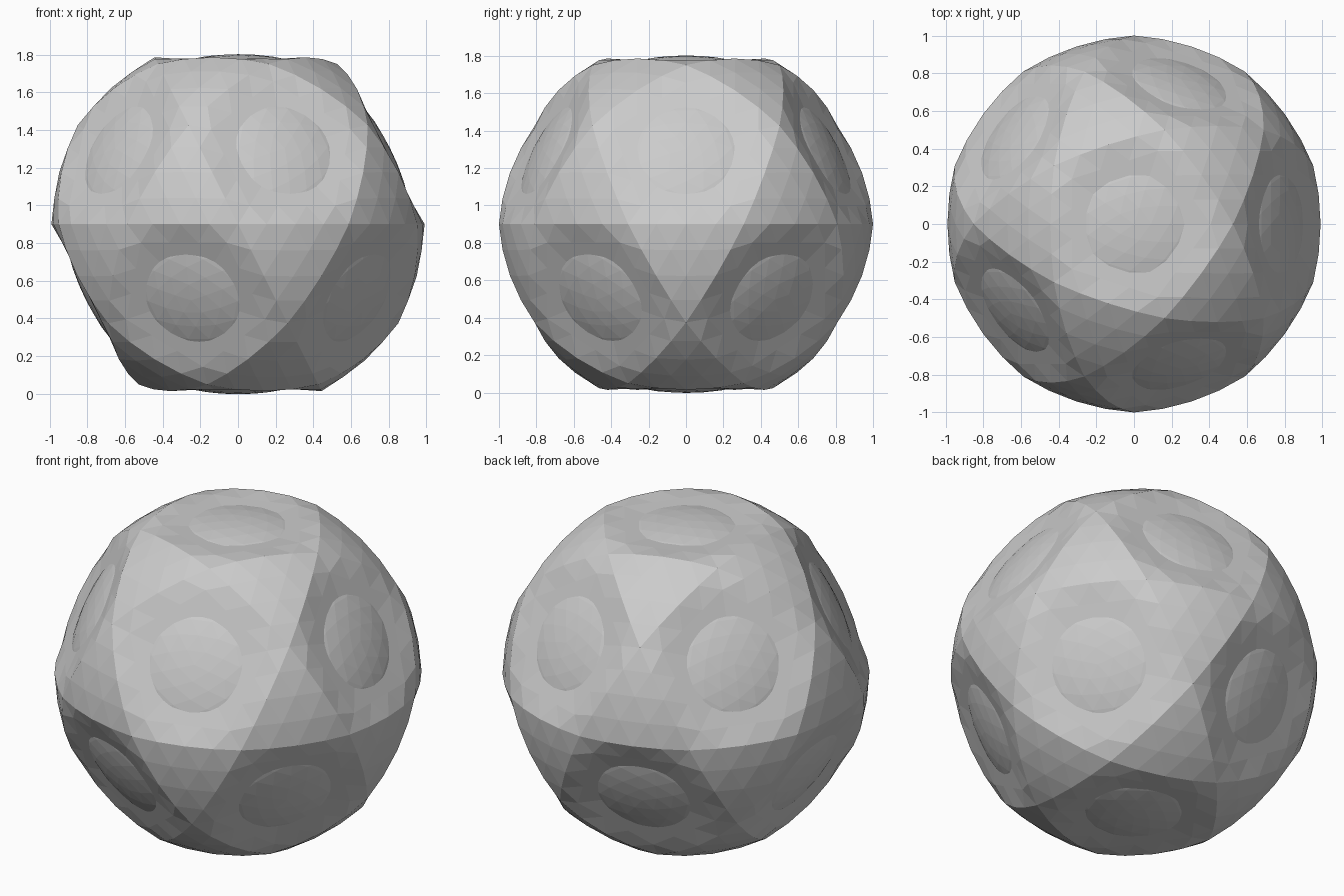
import bpy, bmesh, math
from mathutils import Vector

if "Cube" in bpy.data.objects:
    bpy.data.objects.remove(bpy.data.objects["Cube"])

CENTRE = Vector((0, 0, 0.9))
FREQ = 4

# Twelve panel directions: top, bottom and two staggered rings of five
dirs = [Vector((0, 0, 1)), Vector((0, 0, -1))]
for k in range(5):
    for az, z in ((72 * k, 1), (72 * k + 36, -1)):
        a = math.radians(az)
        dirs.append(Vector((2 * math.cos(a), 2 * math.sin(a), z)) / math.sqrt(5))


def finish(name, bm):
    mesh = bpy.data.meshes.new(name)
    bm.to_mesh(mesh)
    bm.free()
    ob = bpy.data.objects.new(name, mesh)
    bpy.context.collection.objects.link(ob)
    ob.location = CENTRE
    return ob


def add_patch(bm, a, b, c, shape):
    """Triangle a-b-c split into small flat facets; shape places each point."""
    grid = {}
    for i in range(FREQ + 1):
        for j in range(FREQ + 1 - i):
            wa, wb = i / FREQ, j / FREQ
            wc = 1 - wa - wb
            grid[i, j] = bm.verts.new(shape(a * wa + b * wb + c * wc, wa, wb, wc))
    for i in range(FREQ):
        for j in range(FREQ - i):
            bm.faces.new((grid[i, j], grid[i + 1, j], grid[i, j + 1]))
            if i + j < FREQ - 1:
                bm.faces.new((grid[i + 1, j], grid[i + 1, j + 1], grid[i, j + 1]))


def raised(p, wa, wb, wc):
    # three-sided panel, bulging almost to the sphere
    return p.lerp(p.normalized(), 0.8)


def sunken(p, wa, wb, wc):
    # five-sided panel: rim shared with the raised panels, gently dished floor
    if wa < 1e-6:
        return p.lerp(p.normalized(), 0.8)
    return p * (1.035 - 0.04 * wa * wa)


def adjacent(u, v):
    return abs(u.dot(v) - 1 / math.sqrt(5)) < 0.01


# Faceted ball with three-sided and five-sided panels
bm = bmesh.new()
for i, u in enumerate(dirs):
    near = [v for v in dirs if adjacent(u, v)]
    for v in near:
        for w in near:
            if adjacent(v, w) and u.cross(v).dot(w) > 0:
                # one fan slice of the sunken panel
                add_patch(bm, u * 0.8507, (u + v).normalized(), (u + w).normalized(), sunken)
                # raised panel, made once per trio
                if i < dirs.index(v) and i < dirs.index(w):
                    add_patch(bm, (u + v).normalized(), (v + w).normalized(),
                              (w + u).normalized(), raised)
bmesh.ops.remove_doubles(bm, verts=bm.verts, dist=0.001)
bmesh.ops.recalc_face_normals(bm, faces=bm.faces)
finish("faceted_ball", bm)

# Low domes in the middle of every five-sided panel
for d in dirs:
    bm = bmesh.new()
    bmesh.ops.create_icosphere(bm, subdivisions=3, radius=0.36)
    bmesh.ops.scale(bm, verts=bm.verts, vec=(1, 1, 0.25))
    bmesh.ops.bisect_plane(bm, geom=bm.verts[:] + bm.edges[:] + bm.faces[:],
                           plane_co=(0, 0, 0.02), plane_no=(0, 0, 1), clear_inner=True)
    bmesh.ops.translate(bm, verts=bm.verts, vec=(0, 0, 0.812))
    rot = Vector((0, 0, 1)).rotation_difference(d).to_matrix()
    bmesh.ops.rotate(bm, verts=bm.verts, cent=(0, 0, 0), matrix=rot)
    finish("panel_dome", bm)
